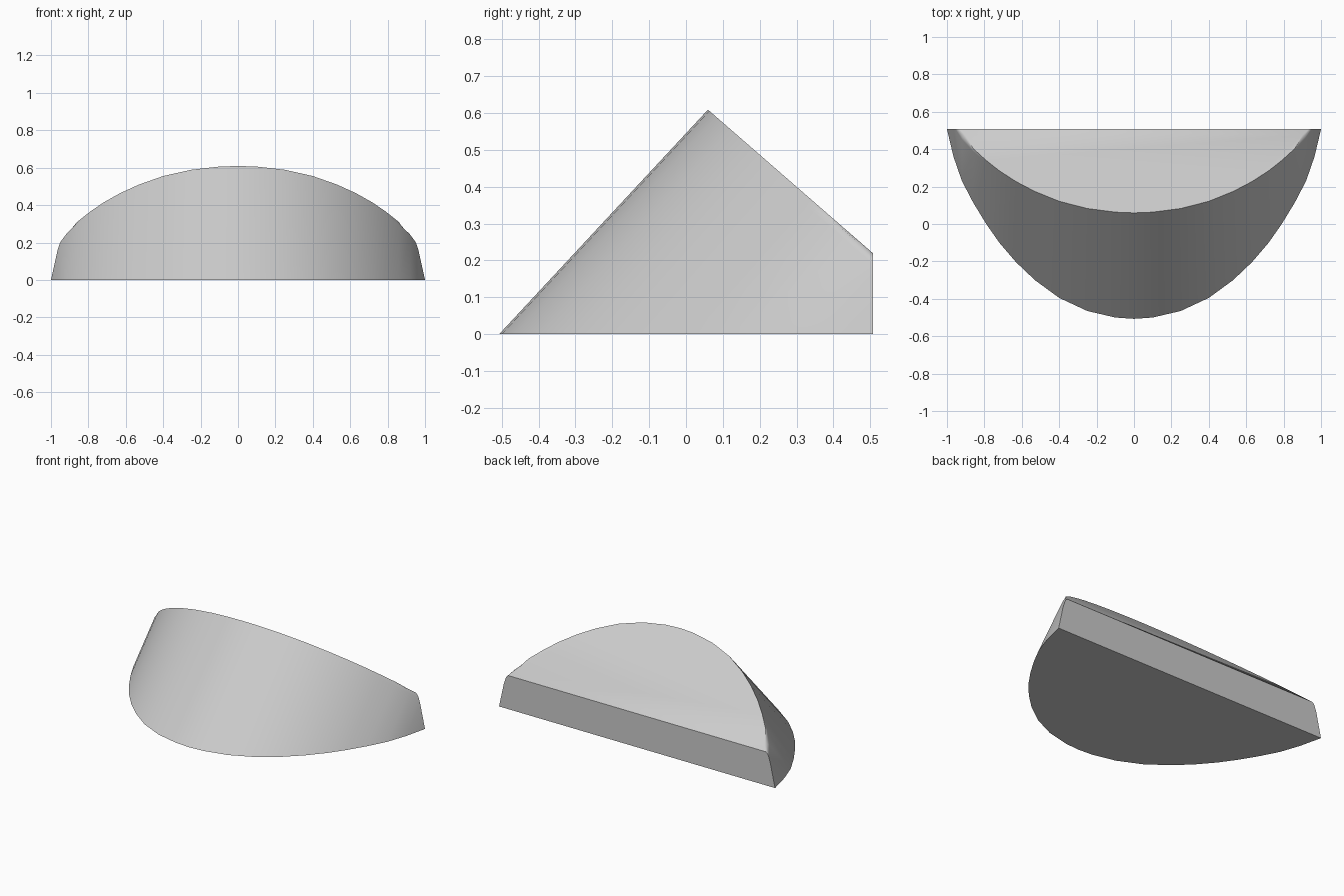
import bpy, bmesh, math
from mathutils import Vector

cube = bpy.data.objects.get("Cube")
if cube:
    bpy.data.objects.remove(cube, do_unlink=True)

BACK = 0.507
LEAN = 0.93                    # y travel per unit of height along the wall
CAP_SLOPE, CAP_HEIGHT = 0.87, 0.661

# Footprint: right half, mirrored to the left, running past the back cut
half = [(0.1, -0.5), (0.25, -0.465), (0.4, -0.395), (0.53, -0.3), (0.63, -0.205),
        (0.72, -0.1), (0.79, 0), (0.86, 0.115), (0.92, 0.23), (0.965, 0.36),
        (1, BACK), (1.02, 0.7)]
outline = [(-x, y) for x, y in reversed(half)] + [(0, -0.507)] + half


def cap_point(x, y):
    """Follow the leaning wall up to the sloping cap."""
    z = (CAP_HEIGHT - CAP_SLOPE * y) / (1 + CAP_SLOPE * LEAN)
    return Vector((x, y + LEAN * z, z))


# Leaning prism
bm = bmesh.new()
low = [bm.verts.new((x, y, 0)) for x, y in outline]
high = [bm.verts.new(cap_point(x, y)) for x, y in outline]
bm.faces.new(low[::-1])
cap = bm.faces.new(high)
for i in range(len(low)):
    j = (i + 1) % len(low)
    bm.faces.new((low[i], low[j], high[j], high[i]))

# Rounded rim around the cap
rim = [e for e in cap.edges if min(v.co.y for v in e.verts) < 0.6]
bmesh.ops.bevel(bm, geom=rim, offset=0.022, segments=3, profile=0.5, affect='EDGES')

# Flat upright back
cut = bmesh.ops.bisect_plane(bm, geom=bm.verts[:] + bm.edges[:] + bm.faces[:],
                             plane_co=(0, BACK, 0), plane_no=(0, 1, 0), clear_outer=True)
edges = [g for g in cut["geom_cut"] if isinstance(g, bmesh.types.BMEdge)]
bmesh.ops.contextual_create(bm, geom=edges)
bmesh.ops.recalc_face_normals(bm, faces=bm.faces[:])

mesh = bpy.data.meshes.new("wedge_body")
bm.to_mesh(mesh)
bm.free()
body = bpy.data.objects.new("wedge_body", mesh)
bpy.context.collection.objects.link(body)

# Plain grey material
grey = bpy.data.materials.new("light_grey")
grey.use_nodes = True
colour = (0.6, 0.6, 0.6, 1)
grey.diffuse_color = colour
grey.node_tree.nodes["Principled BSDF"].inputs["Base Color"].default_value = colour
mesh.materials.append(grey)

bpy.context.view_layer.objects.active = body
body.select_set(True)
bpy.ops.object.shade_smooth_by_angle(angle=math.radians(30))
